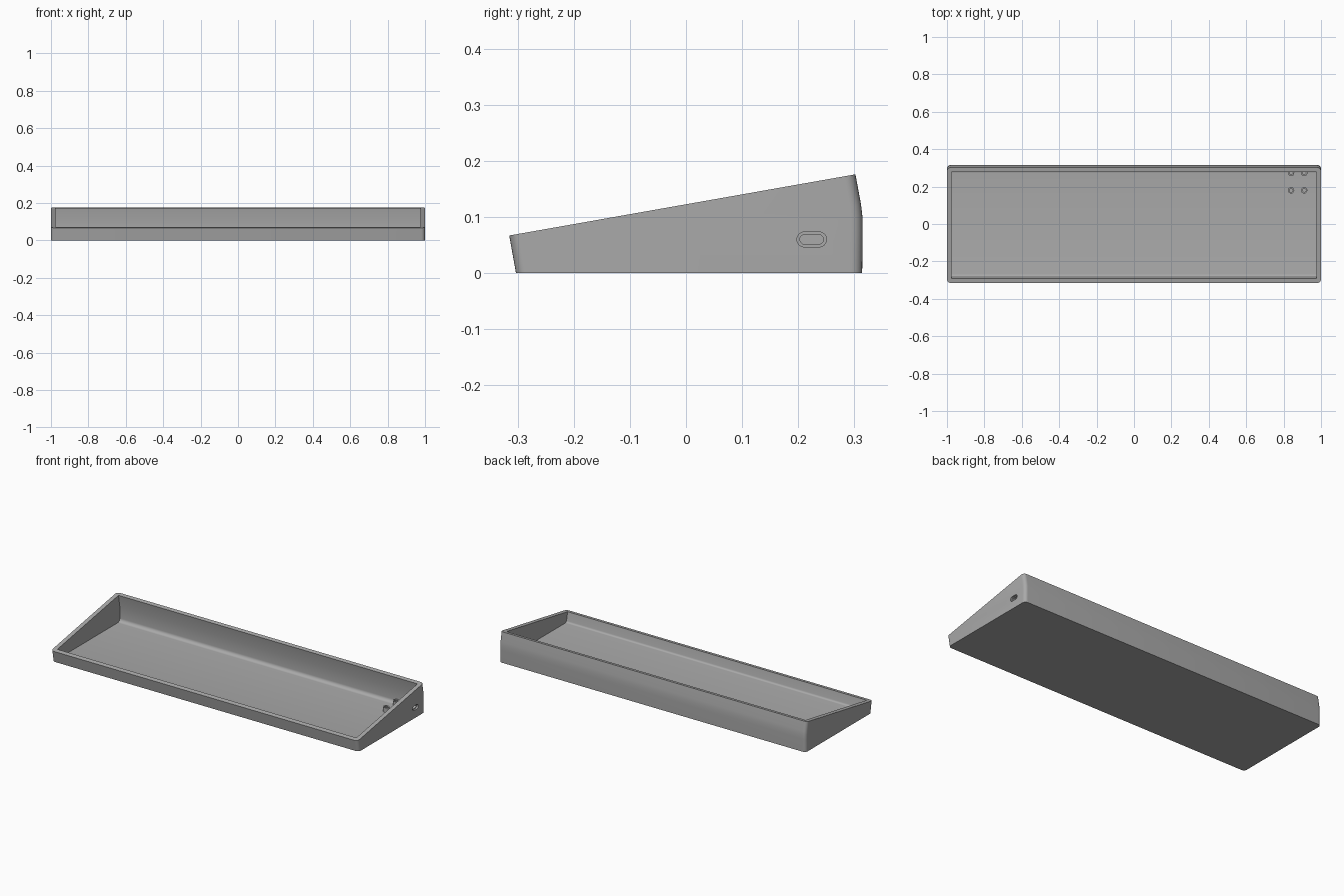
import bpy, bmesh, math

if "Cube" in bpy.data.objects:
    bpy.data.objects.remove(bpy.data.objects["Cube"])

grey = bpy.data.materials.new("matte grey")
grey.use_nodes = True
grey.diffuse_color = (0.4, 0.4, 0.4, 1)
grey.node_tree.nodes["Principled BSDF"].inputs["Base Color"].default_value = (0.4, 0.4, 0.4, 1)


def prism(name, profile, x0, x1, corner=0):
    """Extrude a (y, z) profile along x, optionally rounding the upright end edges."""
    bm = bmesh.new()
    face = bm.faces.new([bm.verts.new((x0, y, z)) for y, z in profile])
    side = bmesh.ops.extrude_face_region(bm, geom=[face])["geom"]
    bmesh.ops.translate(bm, vec=(x1 - x0, 0, 0),
                        verts=[g for g in side if isinstance(g, bmesh.types.BMVert)])
    bmesh.ops.recalc_face_normals(bm, faces=bm.faces)
    if corner:
        ends = [e for e in bm.edges
                if any(abs(f.normal.x) > 0.9 for f in e.link_faces)
                and any(abs(f.normal.y) > 0.7 for f in e.link_faces)]
        bmesh.ops.bevel(bm, geom=ends, offset=corner, offset_type='OFFSET',
                        segments=6, profile=0.5, affect='EDGES')
    mesh = bpy.data.meshes.new(name)
    bm.to_mesh(mesh)
    bm.free()
    mesh.materials.append(grey)
    obj = bpy.data.objects.new(name, mesh)
    bpy.context.collection.objects.link(obj)
    return obj


def arc(cy, cz, r, start, end, steps=8):
    angles = [math.radians(start + (end - start) * i / steps) for i in range(steps + 1)]
    return [(cy + r * math.cos(a), cz + r * math.sin(a)) for a in angles]


def stadium(cy, cz, width, height):
    r, d = height / 2, (width - height) / 2
    return arc(cy + d, cz, r, -90, 90) + arc(cy - d, cz, r, 90, 270)


def cut(obj, cutter):
    cutter.hide_render = True
    mod = obj.modifiers.new("cut", 'BOOLEAN')
    mod.operation, mod.solver, mod.object = 'DIFFERENCE', 'EXACT', cutter
    bpy.context.view_layer.objects.active = obj
    bpy.ops.object.modifier_apply(modifier=mod.name)
    bpy.data.objects.remove(cutter)


def smooth(obj):
    bpy.ops.object.select_all(action='DESELECT')
    obj.select_set(True)
    bpy.context.view_layer.objects.active = obj
    bpy.ops.object.shade_smooth_by_angle(angle=math.radians(30))


# Wedge-shaped case with a tilted top and a softly bent back
FLOOR = 0.013
case = prism("case", [(-0.303, 0), (-0.315, 0.067), (0.302, 0.176), (0.312, 0.122),
                      (0.3145, 0.1), (0.315, 0.075), (0.314, 0)], -1, 1, corner=0.02)

# Open cavity with rounded floor edges
fillet = 0.02
cavity = ([(-0.305, 0.15), (-0.29, 0.071)] + arc(-0.268, FLOOR + 0.012, 0.012, 190, 270, 5)
          + arc(0.292 - fillet, FLOOR + fillet, fillet, -90, 0)
          + [(0.292, 0.1), (0.279, 0.172), (0.264, 0.26)])
cut(case, prism("cavity_cutter", cavity, -0.975, 0.975))

# Cable port: shallow recess around a through slot
cut(case, prism("recess_cutter", stadium(0.224, 0.06, 0.053, 0.027), 0.99, 1.1))
cut(case, prism("slot_cutter", stadium(0.224, 0.06, 0.042, 0.017), 0.9, 1.1))
smooth(case)

# Four hollow board standoffs
for row, y in (("front", 0.18), ("back", 0.273)):
    for side, x in (("right", 0.84), ("left", 0.91)):
        bm = bmesh.new()
        rings = []
        for r, z in ((0.017, FLOOR - 0.003), (0.017, 0.04), (0.009, 0.04), (0.009, FLOOR + 0.001)):
            rings.append([bm.verts.new((x + a, y + b, z)) for a, b in arc(0, 0, r, 0, 345, 23)])
        for low, high in zip(rings, rings[1:]):
            for i in range(24):
                j = (i + 1) % 24
                bm.faces.new((low[i], low[j], high[j], high[i]))
        bm.faces.new(rings[-1])
        bm.faces.new(rings[0][::-1])
        bmesh.ops.recalc_face_normals(bm, faces=bm.faces)
        mesh = bpy.data.meshes.new("standoff")
        bm.to_mesh(mesh)
        bm.free()
        mesh.materials.append(grey)
        post = bpy.data.objects.new(f"{row}_{side}_standoff", mesh)
        bpy.context.collection.objects.link(post)
        smooth(post)
